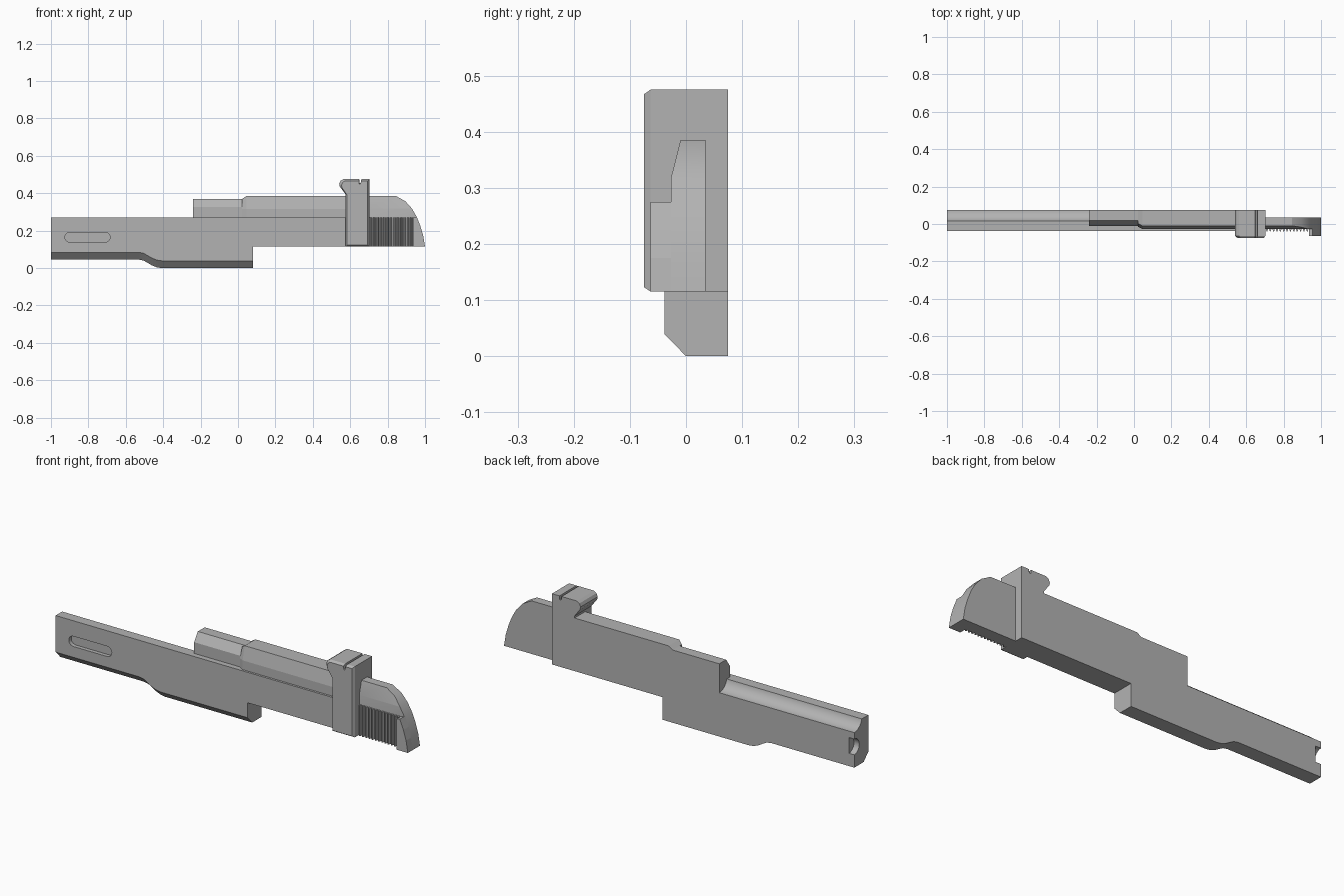
import bpy
import bmesh
import math

cube = bpy.data.objects.get("Cube")
if cube:
    bpy.data.objects.remove(cube, do_unlink=True)

grey = bpy.data.materials.new("plain grey")
grey.use_nodes = True
GREY = (0.45, 0.45, 0.45, 1)
grey.diffuse_color = GREY
grey.node_tree.nodes["Principled BSDF"].inputs["Base Color"].default_value = GREY

BACK = 0.075     # flat rear face
FRONT = -0.038   # main front face


def loft(name, rings):
    """Skin equal-length rings of 3D points and cap both ends."""
    bm = bmesh.new()
    loops = [[bm.verts.new(p) for p in ring] for ring in rings]
    n = len(loops[0])
    for a, b in zip(loops, loops[1:]):
        for i in range(n):
            j = (i + 1) % n
            bm.faces.new((a[i], a[j], b[j], b[i]))
    bm.faces.new(loops[0])
    bm.faces.new(loops[-1])
    bmesh.ops.recalc_face_normals(bm, faces=bm.faces)
    mesh = bpy.data.meshes.new(name)
    bm.to_mesh(mesh)
    bm.free()
    mesh.materials.append(grey)
    ob = bpy.data.objects.new(name, mesh)
    bpy.context.collection.objects.link(ob)
    return ob


def side_prism(name, outline, y0, y1):
    return loft(name, [[(x, y, z) for x, z in outline] for y in (y0, y1)])


def long_prism(name, section, x0, x1):
    return loft(name, [[(x, y, z) for y, z in section] for x in (x0, x1)])


def activate(ob):
    bpy.ops.object.select_all(action='DESELECT')
    ob.select_set(True)
    bpy.context.view_layer.objects.active = ob


def cut(ob, cutter):
    mod = ob.modifiers.new("cut", 'BOOLEAN')
    mod.operation = 'DIFFERENCE'
    mod.solver = 'EXACT'
    mod.object = cutter
    activate(ob)
    bpy.ops.object.modifier_apply(modifier=mod.name)
    bpy.data.objects.remove(cutter, do_unlink=True)


def arc(cx, cz, r, start, end, steps):
    angles = [math.radians(start + (end - start) * i / steps) for i in range(steps + 1)]
    return [(cx + r * math.cos(a), cz + r * math.sin(a)) for a in angles]


# Lower frame with an S-shaped underside and a chamfered lower front edge
under = [(-1, 0.045), (-0.53, 0.045), (-0.505, 0.04), (-0.485, 0.029),
         (-0.46, 0.014), (-0.435, 0.004), (-0.41, 0), (0.08, 0)]
top = [(0.08, 0.115), (0.08, 0.27), (-1, 0.27)]
raised = [(x, z + 0.039) for x, z in under]
frame = loft("frame", [
    [(x, BACK, z) for x, z in under + top],
    [(x, 0, z) for x, z in under + top],
    [(x, FRONT, z) for x, z in raised + top]])

# Rounded channel in the top, round socket in the end, slot in the front
cut(frame, long_prism("channel_cutter", arc(BACK, 0.285, 0.062, 0, 345, 46), -1.1, -0.24))
cut(frame, long_prism("socket_cutter", arc(BACK, 0.15, 0.04, 0, 345, 23), -1.1, -0.97))
slot = arc(-0.90, 0.165, 0.026, 90, 270, 10) + arc(-0.71, 0.165, 0.026, -90, 90, 10)
cut(frame, side_prism("slot_cutter", slot, -0.1, FRONT + 0.02))

# Middle rail
side_prism("rail", [(0.08, 0.115), (0.6, 0.115), (0.6, 0.27), (0.08, 0.27)], FRONT, BACK)

# Faceted barrel and upper cover
long_prism("barrel", [(BACK, 0.26), (BACK, 0.37), (0.02, 0.37),
                      (-0.01, 0.327), (-0.01, 0.26)], -0.24, 0.06)
section = [(BACK, 0.26), (BACK, 0.385), (-0.01, 0.385), (-0.027, 0.317), (-0.027, 0.26)]
inset = [(y if y == BACK else y + 0.012, min(z, 0.37)) for y, z in section]
loft("upper_cover", [[(x, y, z) for y, z in s]
                     for x, s in ((0.022, inset), (0.045, section), (0.6, section))])

# Rear band with a hooked sight head and a notch
band_outline = [(0.575, 0.115), (0.702, 0.115), (0.702, 0.475), (0.66, 0.475),
                (0.658, 0.456), (0.65, 0.456), (0.648, 0.475), (0.562, 0.475),
                (0.548, 0.466), (0.541, 0.45), (0.544, 0.436), (0.575, 0.395)]
small = [(0.638 + (x - 0.638) * 0.87, 0.29 + (z - 0.29) * 0.955) for x, z in band_outline]
loft("rear_band", [
    [(x, BACK, z) for x, z in band_outline],
    [(x, -0.063, z) for x, z in band_outline],
    [(x, -0.075, z) for x, z in small]])

# Curved tail, its slanted upper front edge cut away
curve = [(1, 0.115), (0.99, 0.175), (0.975, 0.225), (0.955, 0.275),
         (0.93, 0.318), (0.895, 0.357), (0.845, 0.385)]
tail = side_prism("tail", [(0.69, 0.115)] + curve + [(0.69, 0.385)], -0.027, 0.035)
cut(tail, long_prism("slant_cutter", [(-0.027, 0.317), (-0.006, 0.4), (-0.1, 0.4),
                                      (-0.1, 0.317)], 0.6, 1.1))

# Thick end grip following the tail curve
side_prism("end_grip", [(0.935, 0.115)] + curve[:4] + [(0.935, 0.27)], -0.063, -0.02)

# Vertical grip ridges
count, pitch = 13, 0.018
for i in range(count):
    x = 0.704 + i * pitch
    ridge = [(x, -0.026), (x + 0.004, -0.039), (x + 0.009, -0.039), (x + 0.013, -0.026)]
    loft(f"grip_ridge_{i + 1}", [[(px, py, z) for px, py in ridge] for z in (0.115, 0.27)])

# Smooth the round surfaces and keep the hard edges
for ob in [frame, tail]:
    activate(ob)
    bpy.ops.object.shade_smooth_by_angle(angle=math.radians(25))
